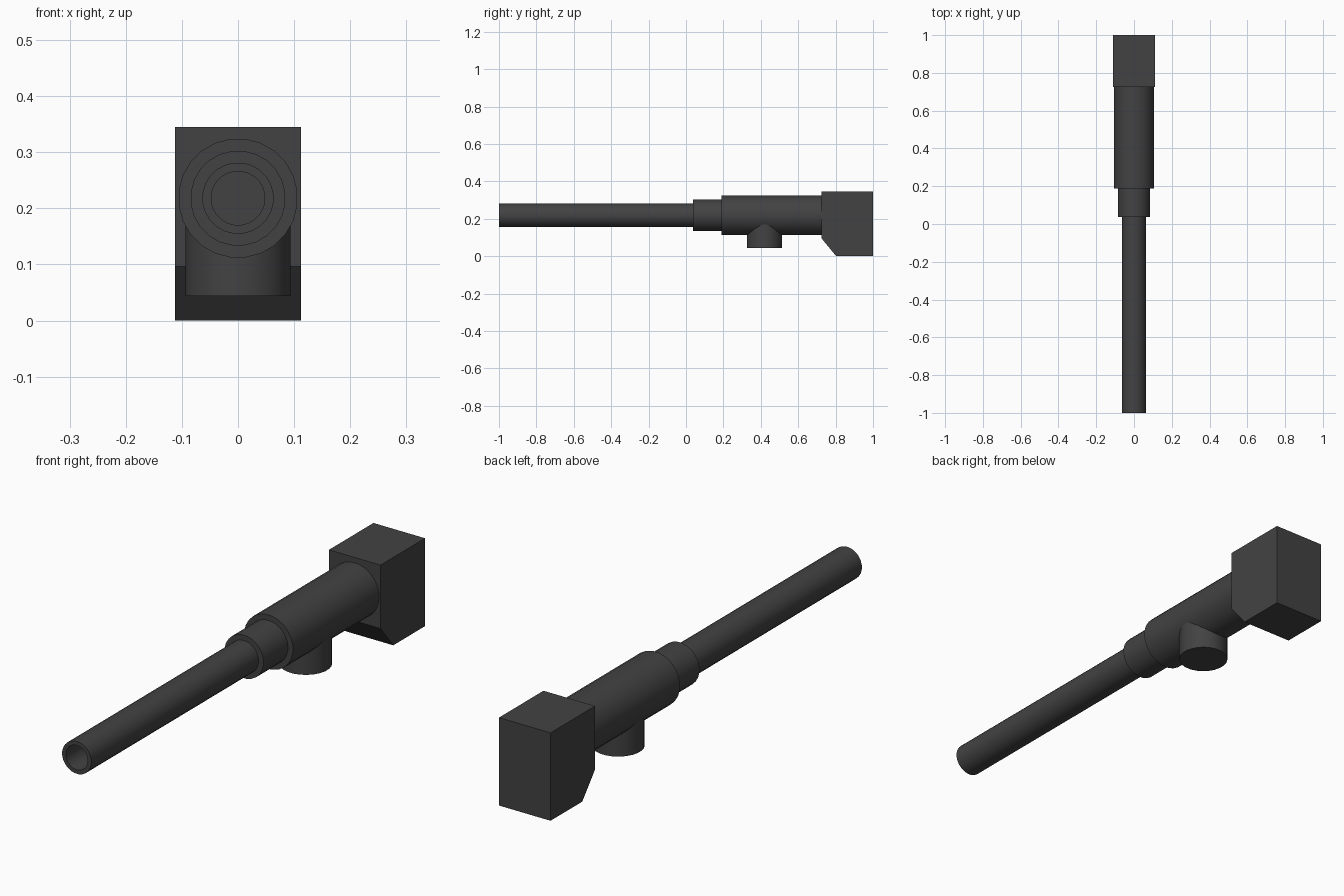
import bpy, bmesh, math
from mathutils import Vector

if "Cube" in bpy.data.objects:
    bpy.data.objects.remove(bpy.data.objects["Cube"])

SIDES = 24
AXIS_Z = 0.218

metal = bpy.data.materials.new("dark gunmetal")
metal.diffuse_color = (0.055, 0.055, 0.055, 1)
metal.use_nodes = True
metal.node_tree.nodes["Principled BSDF"].inputs["Base Color"].default_value = metal.diffuse_color


def finish(name, bm, smooth):
    bmesh.ops.recalc_face_normals(bm, faces=bm.faces)
    mesh = bpy.data.meshes.new(name)
    bm.to_mesh(mesh)
    bm.free()
    mesh.materials.append(metal)
    obj = bpy.data.objects.new(name, mesh)
    bpy.context.collection.objects.link(obj)
    if smooth:
        bpy.ops.object.select_all(action='DESELECT')
        obj.select_set(True)
        bpy.context.view_layer.objects.active = obj
        bpy.ops.object.shade_smooth_by_angle(angle=math.radians(30))
    return obj


def lathe(name, profile, place):
    """Spin (radius, distance) points into a capped solid; place maps (a, b, d) to a position."""
    bm = bmesh.new()
    rings = []
    for r, d in profile:
        ring = []
        for i in range(SIDES):
            t = 2 * math.pi * (i + 0.5) / SIDES
            ring.append(bm.verts.new(place(r * math.cos(t), r * math.sin(t), d)))
        rings.append(ring)
    for lo, hi in zip(rings, rings[1:]):
        for i in range(SIDES):
            j = (i + 1) % SIDES
            bm.faces.new((lo[i], lo[j], hi[j], hi[i]))
    bm.faces.new(rings[0])
    bm.faces.new(rings[-1])
    return finish(name, bm, True)


# Bore, muzzle, barrel, collar and sleeve in one stepped solid along y
lathe("stepped_barrel",
      [(0.048, 0.037), (0.048, -1.0), (0.0637, -1.0), (0.0637, 0.037),
       (0.0848, 0.037), (0.0848, 0.189), (0.1065, 0.189), (0.1065, 0.724)],
      lambda a, b, d: Vector((a, d, AXIS_Z + b)))

# Mounting pivot under the sleeve
lathe("mount_pivot", [(0.094, 0.044), (0.094, 0.172)],
      lambda a, b, d: Vector((a, 0.42 + b, d)))

# Breech block: side profile with a chamfered lower front edge, extruded across x
bm = bmesh.new()
side = [(0.724, 0.345), (0.724, 0.096), (0.803, 0), (1, 0), (1, 0.345)]
face = bm.faces.new([bm.verts.new((-0.112, y, z)) for y, z in side])
ext = bmesh.ops.extrude_face_region(bm, geom=[face], use_keep_orig=True)
bmesh.ops.translate(bm, vec=(0.224, 0, 0),
                    verts=[v for v in ext["geom"] if isinstance(v, bmesh.types.BMVert)])
finish("breech_block", bm, False)
